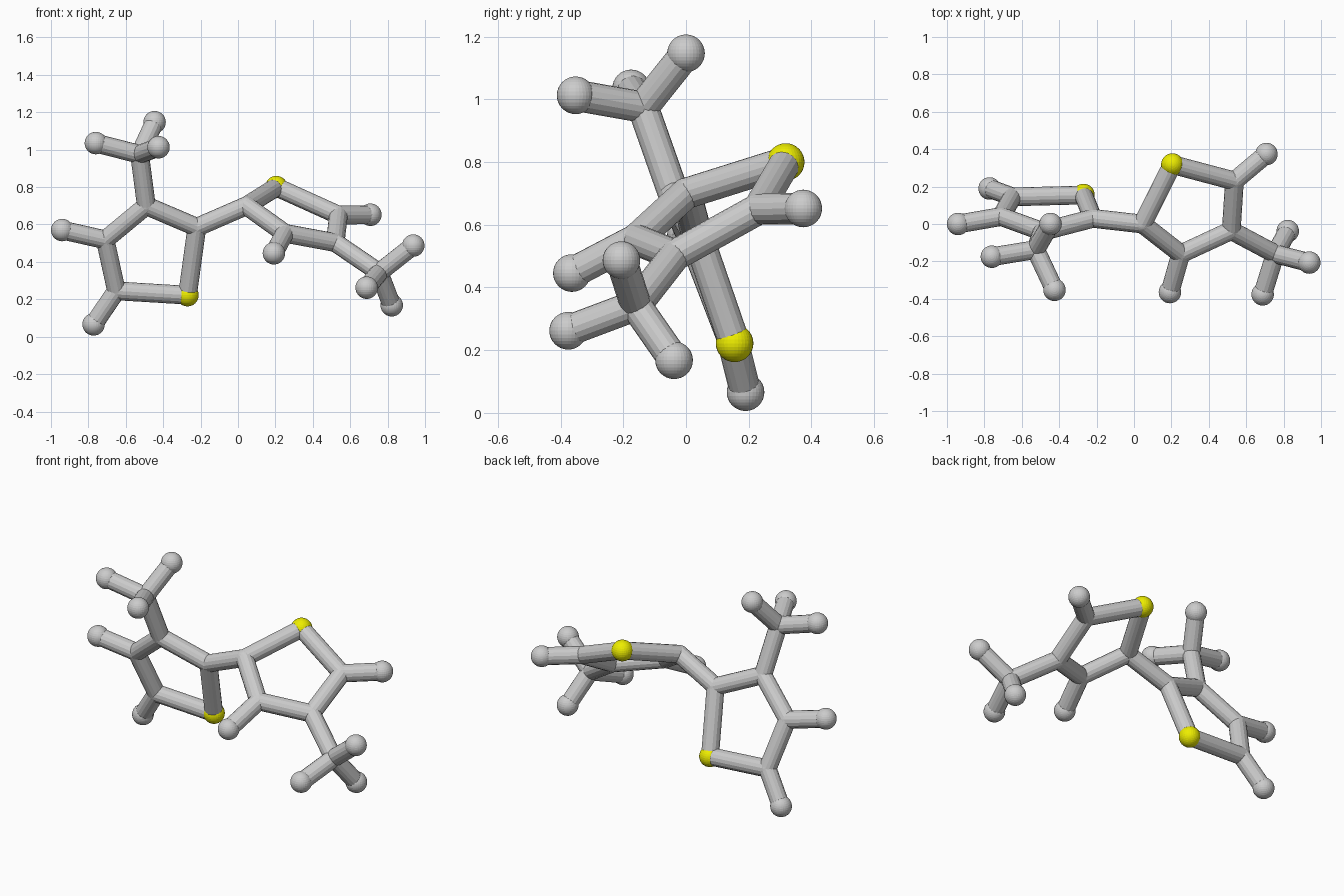
import bpy
from mathutils import Vector

if "Cube" in bpy.data.objects:
    bpy.data.objects.remove(bpy.data.objects["Cube"])

ATOM_R, BOND_R = 0.06, 0.05

# Joint positions: left ring, right ring and their end groups
P = {
    "l_link": (-0.22, 0.03, 0.585), "l_top": (-0.49, -0.04, 0.70),
    "l_side": (-0.71, 0.04, 0.518), "l_low": (-0.65, 0.145, 0.245),
    "l_sulfur": (-0.27, 0.155, 0.222), "l_branch": (-0.526, -0.137, 0.975),
    "r_link": (0.045, 0.0, 0.70), "r_front": (0.25, -0.16, 0.553),
    "r_side": (0.52, -0.035, 0.503), "r_back": (0.537, 0.23, 0.65),
    "r_sulfur": (0.205, 0.318, 0.80), "r_branch": (0.755, -0.16, 0.343),
}
# Hydrogen tips listed by the joint they hang on
TIPS = {
    "l_side": [(-0.94, 0.0, 0.57)],
    "l_low": [(-0.772, 0.19, 0.066)],
    "l_branch": [(-0.446, 0.0, 1.147), (-0.76, -0.175, 1.035), (-0.425, -0.352, 1.013)],
    "r_front": [(0.192, -0.364, 0.446)],
    "r_back": [(0.708, 0.374, 0.652)],
    "r_branch": [(0.937, -0.206, 0.487), (0.688, -0.376, 0.262), (0.822, -0.038, 0.168)],
}
RINGS = [["l_link", "l_top", "l_side", "l_low", "l_sulfur"],
         ["r_link", "r_front", "r_side", "r_back", "r_sulfur"]]
LINKS = [("l_link", "r_link"), ("l_top", "l_branch"), ("r_side", "r_branch")]

yellow = bpy.data.materials.new("sulfur_yellow")
yellow.diffuse_color = (0.85, 0.85, 0.0, 1)
yellow.use_nodes = True
yellow.node_tree.nodes["Principled BSDF"].inputs["Base Color"].default_value = yellow.diffuse_color


def ball(name, pos, radius, mat=None):
    bpy.ops.mesh.primitive_uv_sphere_add(segments=32, ring_count=16, radius=radius, location=pos)
    ob = bpy.context.object
    ob.name = name
    if mat:
        ob.data.materials.append(mat)


def bond(name, a, b):
    a, b = Vector(a), Vector(b)
    d = b - a
    bpy.ops.mesh.primitive_cylinder_add(vertices=16, radius=BOND_R, depth=d.length, location=(a + b) / 2)
    ob = bpy.context.object
    ob.name = name
    ob.rotation_euler = d.to_track_quat('Z', 'Y').to_euler()


# Sulfur balls show; carbon balls just round off the bond joints
for key, pos in P.items():
    if "sulfur" in key:
        ball("sulfur_atom", pos, ATOM_R, yellow)
    else:
        ball("carbon_joint", pos, BOND_R)

# Ring bonds and connecting bonds
for ring in RINGS:
    for a, b in zip(ring, ring[1:] + ring[:1]):
        bond("ring_bond", P[a], P[b])
for a, b in LINKS:
    bond("link_bond", P[a], P[b])

# Hydrogen tips with their bonds
for key, tips in TIPS.items():
    for tip in tips:
        bond("hydrogen_bond", P[key], tip)
        ball("hydrogen_atom", tip, ATOM_R)
